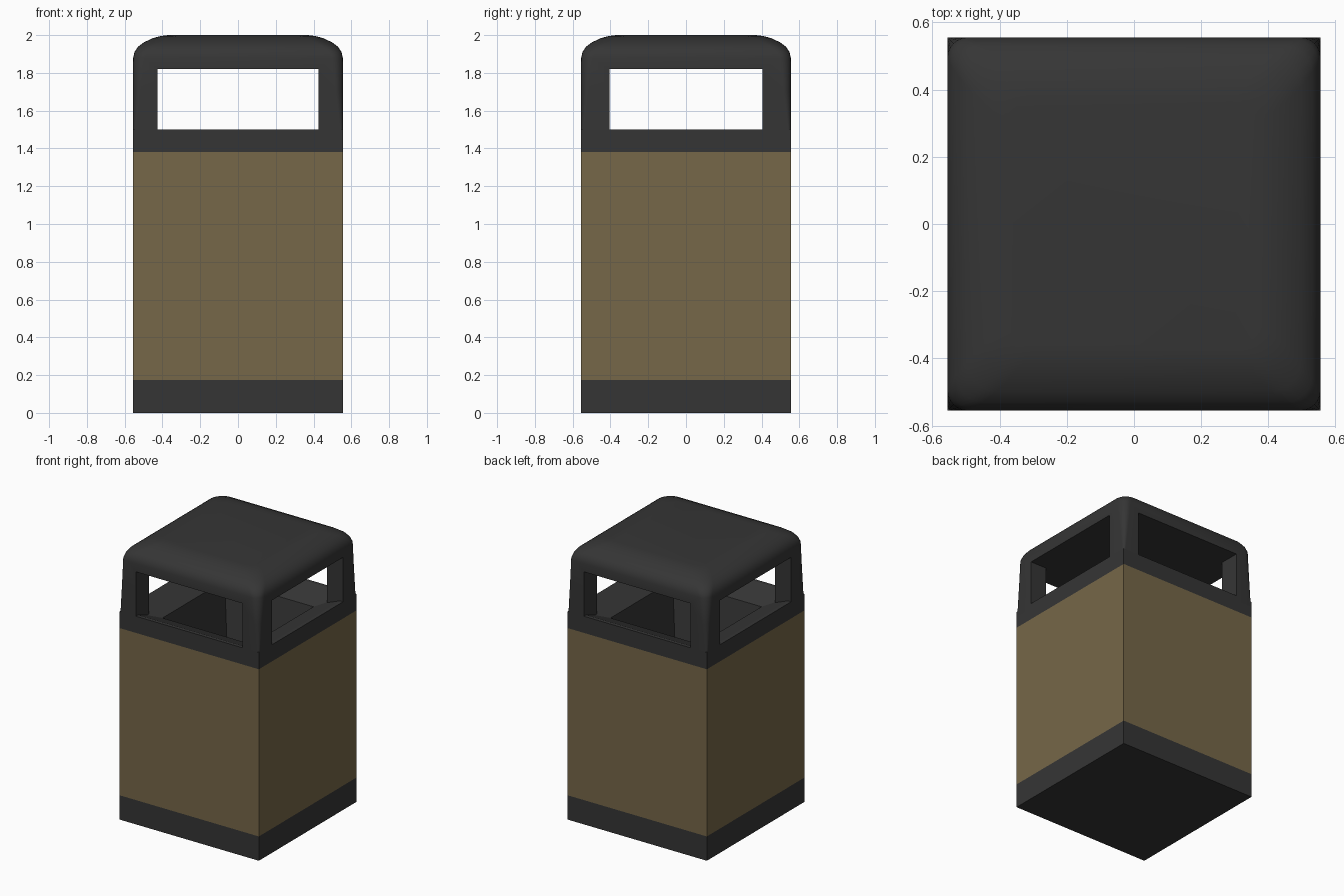
import bpy, bmesh, math

if "Cube" in bpy.data.objects:
    bpy.data.objects.remove(bpy.data.objects["Cube"])

W = 0.555  # half width of the bin


def ring(bm, h, z, r=0.0, seg=6):
    """Square loop, half width h, corner radius r."""
    vs = []
    for k in range(4):
        a0 = k * math.pi / 2
        sx, sy = [(1, 1), (-1, 1), (-1, -1), (1, -1)][k]
        n = seg + 1 if r else 1
        for i in range(n):
            a = a0 + (math.pi / 2) * i / seg
            vs.append(bm.verts.new((sx * (h - r) + r * math.cos(a) if r else sx * h,
                                    sy * (h - r) + r * math.sin(a) if r else sy * h, z)))
    return vs


def loft(name, rings, mat=None, cap_start=True, cap_end=True):
    bm = bmesh.new()
    loops = [ring(bm, *r) for r in rings]
    for a, b in zip(loops, loops[1:]):
        n = len(a)
        for i in range(n):
            bm.faces.new((a[i], a[(i + 1) % n], b[(i + 1) % n], b[i]))
    if cap_start:
        bm.faces.new(loops[0][::-1])
    if cap_end:
        bm.faces.new(loops[-1])
    me = bpy.data.meshes.new(name)
    bm.to_mesh(me)
    bm.free()
    ob = bpy.data.objects.new(name, me)
    bpy.context.collection.objects.link(ob)
    if mat:
        me.materials.append(mat)
    return ob


def material(name, col):
    m = bpy.data.materials.new(name)
    m.diffuse_color = (*col, 1)
    m.use_nodes = True
    m.node_tree.nodes["Principled BSDF"].inputs["Base Color"].default_value = m.diffuse_color
    return m


dark = material("dark_metal", (0.036, 0.036, 0.036))
brown = material("brown_panel", (0.18, 0.135, 0.065))

# base and side panels
loft("base", [(W, 0), (W, 0.175)], dark, cap_end=False)
loft("side_panels", [(W, 0.175), (W, 1.38)], brown, False, False)

# collar with a sunken throat running down into the bin
loft("collar", [(W, 1.38), (W, 1.5), (0.53, 1.5), (0.354, 1.43), (0.29, 1.0)],
     dark, cap_start=False)

# hood: softly rounded block that is cut open on all four sides
hood = loft("hood", [(W, 1.46, 0.012), (W, 1.5, 0.015), (W, 1.7, 0.04), (W, 1.88, 0.06),
                     (0.548, 1.91, 0.07), (0.53, 1.938, 0.08), (0.498, 1.962, 0.09),
                     (0.45, 1.984, 0.09), (0.41, 1.995, 0.08), (0.37, 2.0, 0.07)], dark)


def cutter(name, sx, sy, z0, z1):
    bpy.ops.mesh.primitive_cube_add(size=1, location=(0, 0, (z0 + z1) / 2))
    ob = bpy.context.object
    ob.name = name
    ob.scale = (sx, sy, z1 - z0)
    ob.hide_render = True
    ob.hide_viewport = False
    ob.display_type = 'WIRE'
    m = hood.modifiers.new(name, 'BOOLEAN')
    m.operation = 'DIFFERENCE'
    m.solver = 'EXACT'
    m.object = ob
    return ob


cuts = [cutter("front_window_cutter", 0.85, 2, 1.4, 1.82),
        cutter("side_window_cutter", 2, 0.81, 1.4, 1.82)]
bpy.context.view_layer.objects.active = hood
bpy.ops.object.select_all(action='DESELECT')
hood.select_set(True)
for m in list(hood.modifiers):
    bpy.ops.object.modifier_apply(modifier=m.name)
for c in cuts:
    bpy.data.objects.remove(c)
bpy.ops.object.shade_smooth_by_angle(angle=math.radians(35))
